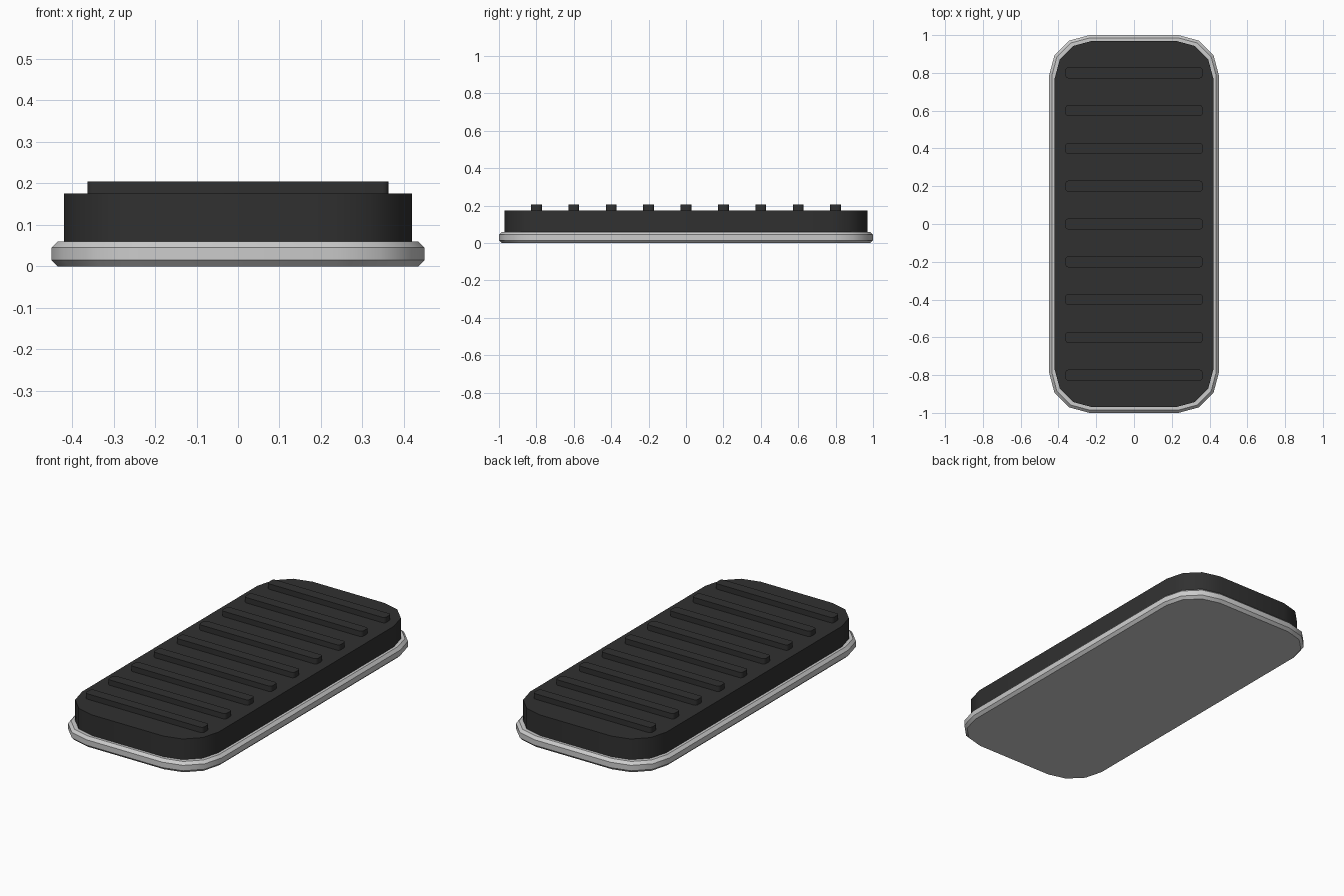
import bpy, bmesh
from math import pi, sin, cos, radians

if "Cube" in bpy.data.objects:
    bpy.data.objects.remove(bpy.data.objects["Cube"])


def rounded_outline(hx, hy, r, seg):
    pts = []
    for i, (sx, sy) in enumerate([(1, 1), (-1, 1), (-1, -1), (1, -1)]):
        for k in range(seg + 1):
            a = pi / 2 * (i + k / seg)
            pts.append((sx * (hx - r) + r * cos(a), sy * (hy - r) + r * sin(a)))
    return pts


def rounded_slab(name, hx, hy, r, seg, levels, y=0, mat=None):
    """Loft rounded rectangles; levels are (z, inset) pairs."""
    bm = bmesh.new()
    rings = [[bm.verts.new((px, py + y, z))
              for px, py in rounded_outline(hx - d, hy - d, r - d, seg)]
             for z, d in levels]
    n = len(rings[0])
    for a, b in zip(rings, rings[1:]):
        for i in range(n):
            j = (i + 1) % n
            bm.faces.new((a[i], a[j], b[j], b[i]))
    bm.faces.new(rings[0][::-1])
    bm.faces.new(rings[-1])
    me = bpy.data.meshes.new(name)
    bm.to_mesh(me)
    bm.free()
    ob = bpy.data.objects.new(name, me)
    bpy.context.collection.objects.link(ob)
    if mat:
        me.materials.append(mat)
    bpy.ops.object.select_all(action='DESELECT')
    ob.select_set(True)
    bpy.context.view_layer.objects.active = ob
    bpy.ops.object.shade_smooth_by_angle(angle=radians(35))
    return ob


rubber = bpy.data.materials.new("rubber")
rubber.diffuse_color = (0.03, 0.03, 0.03, 1)
rubber.use_nodes = True
rubber.node_tree.nodes["Principled BSDF"].inputs["Base Color"].default_value = rubber.diffuse_color

# Chamfered metal backing plate
rounded_slab("base_plate", 0.45, 1.0, 0.215, 3,
             [(0, 0.015), (0.015, 0), (0.045, 0), (0.06, 0.015)])

# Rubber pad
rounded_slab("rubber_pad", 0.42, 0.97, 0.2, 3, [(0.06, 0), (0.175, 0)], mat=rubber)

# Grip ribs across the pad
for i in range(9):
    rounded_slab(f"grip_rib_{i + 1}", 0.363, 0.029, 0.015, 3,
                 [(0.175, 0), (0.205, 0)], y=-0.8 + 0.2 * i, mat=rubber)
